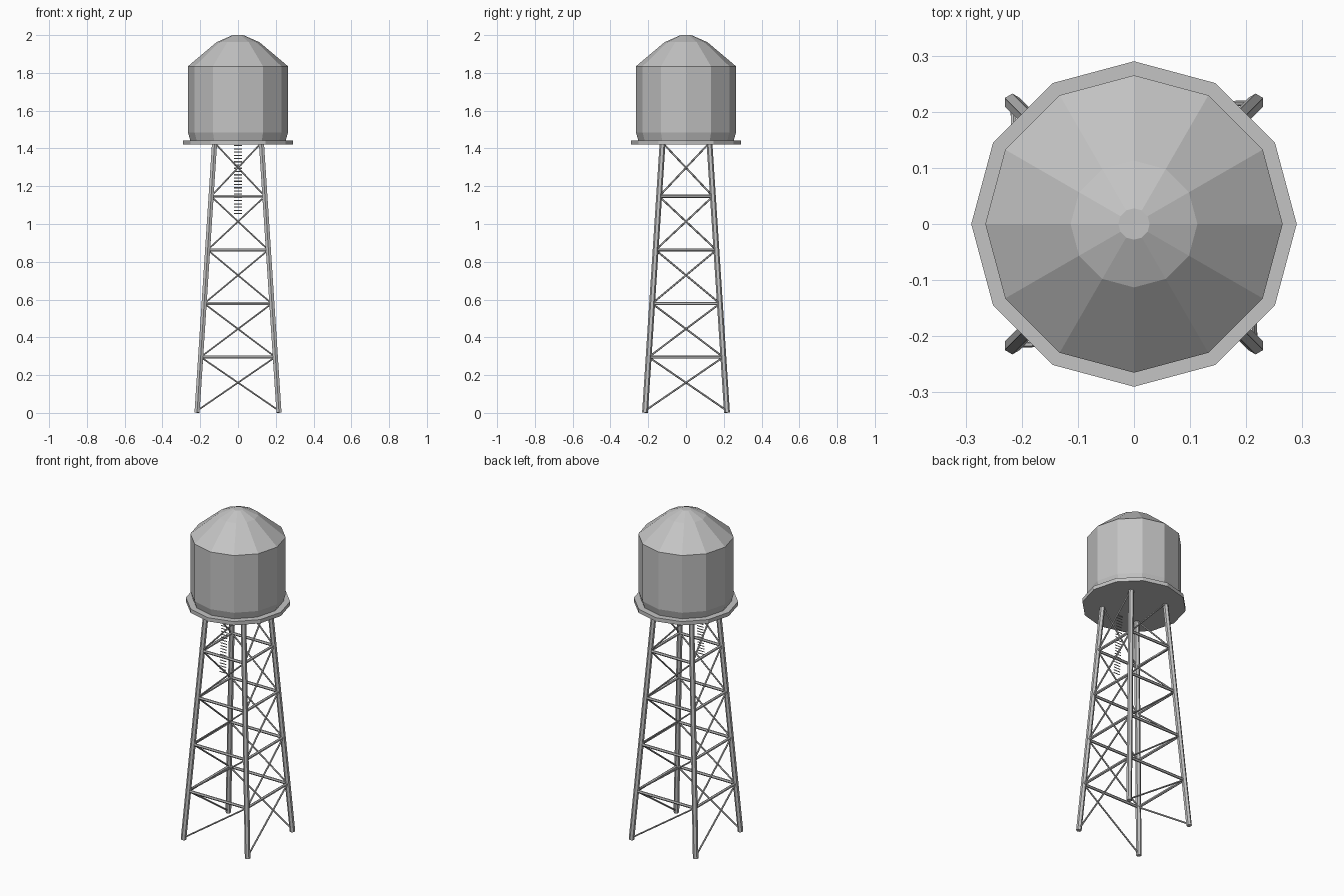
import bpy, bmesh, math
from mathutils import Matrix, Vector

cube = bpy.data.objects.get("Cube")
if cube:
    bpy.data.objects.remove(cube, do_unlink=True)

metal = bpy.data.materials.new("grey_metal")
metal.use_nodes = True
GREY = (0.55, 0.55, 0.55, 1)
metal.diffuse_color = GREY
metal.node_tree.nodes["Principled BSDF"].inputs["Base Color"].default_value = GREY


def finish(name, bm):
    bmesh.ops.recalc_face_normals(bm, faces=bm.faces)
    mesh = bpy.data.meshes.new(name)
    bm.to_mesh(mesh)
    bm.free()
    mesh.materials.append(metal)
    obj = bpy.data.objects.new(name, mesh)
    bpy.context.collection.objects.link(obj)
    return obj


def beam(bm, a, b, radius, sides=6):
    """Straight bar between two points."""
    axis = b - a
    turn = Vector((0, 0, 1)).rotation_difference(axis).to_matrix().to_4x4()
    bmesh.ops.create_cone(bm, cap_ends=True, segments=sides, radius1=radius,
                          radius2=radius, depth=axis.length,
                          matrix=Matrix.Translation((a + b) / 2) @ turn)


def lathe(name, profile, sides=12):
    """Faceted solid of revolution from (radius, height) pairs."""
    bm = bmesh.new()
    rings = []
    for r, z in profile:
        rings.append([bm.verts.new((r * math.cos(math.tau * i / sides),
                                    r * math.sin(math.tau * i / sides), z))
                      for i in range(sides)])
    for low, high in zip(rings, rings[1:]):
        for i in range(sides):
            j = (i + 1) % sides
            bm.faces.new((low[i], low[j], high[j], high[i]))
    bm.faces.new(rings[0])
    bm.faces.new(rings[-1])
    return finish(name, bm)


# Tank with conical roof, and the platform beneath it
lathe("tank", [(0.252, 1.44), (0.265, 1.485), (0.265, 1.835)])
lathe("roof", [(0.265, 1.835), (0.113, 1.963), (0.028, 2.0)])
lathe("platform", [(0.29, 1.42), (0.29, 1.443)])

# Tower frame
BASE, TOP, BAYS = 0.0015, 1.43, 5
CORNERS = [(-1, -1), (1, -1), (1, 1), (-1, 1)]


def half_width(z):
    return 0.217 + (0.124 - 0.217) * z / TOP


def node(corner, z):
    x, y = CORNERS[corner % 4]
    return Vector((x * half_width(z), y * half_width(z), z))


legs, girts, braces = bmesh.new(), bmesh.new(), bmesh.new()
levels = [0.012 + (TOP - 0.012) * i / BAYS for i in range(BAYS + 1)]
for c in range(4):
    beam(legs, node(c, BASE), node(c, TOP), 0.0155)
    for z in levels[1:-1]:
        beam(girts, node(c, z), node(c + 1, z), 0.0085)
    # One rising diagonal per bay on every side
    for low, high in zip(levels, levels[1:]):
        beam(braces, node(c, low), node(c + 1, high), 0.005)
finish("legs", legs)
finish("horizontal_girts", girts)
finish("diagonal_braces", braces)

# Ladder rungs on the front, following the slope of the legs
rungs = bmesh.new()
COUNT = 22
for i in range(COUNT):
    z = 1.055 + 0.36 * i / (COUNT - 1)
    y = -half_width(z)
    beam(rungs, Vector((-0.021, y, z)), Vector((0.021, y, z)), 0.003, 4)
finish("ladder_rungs", rungs)
